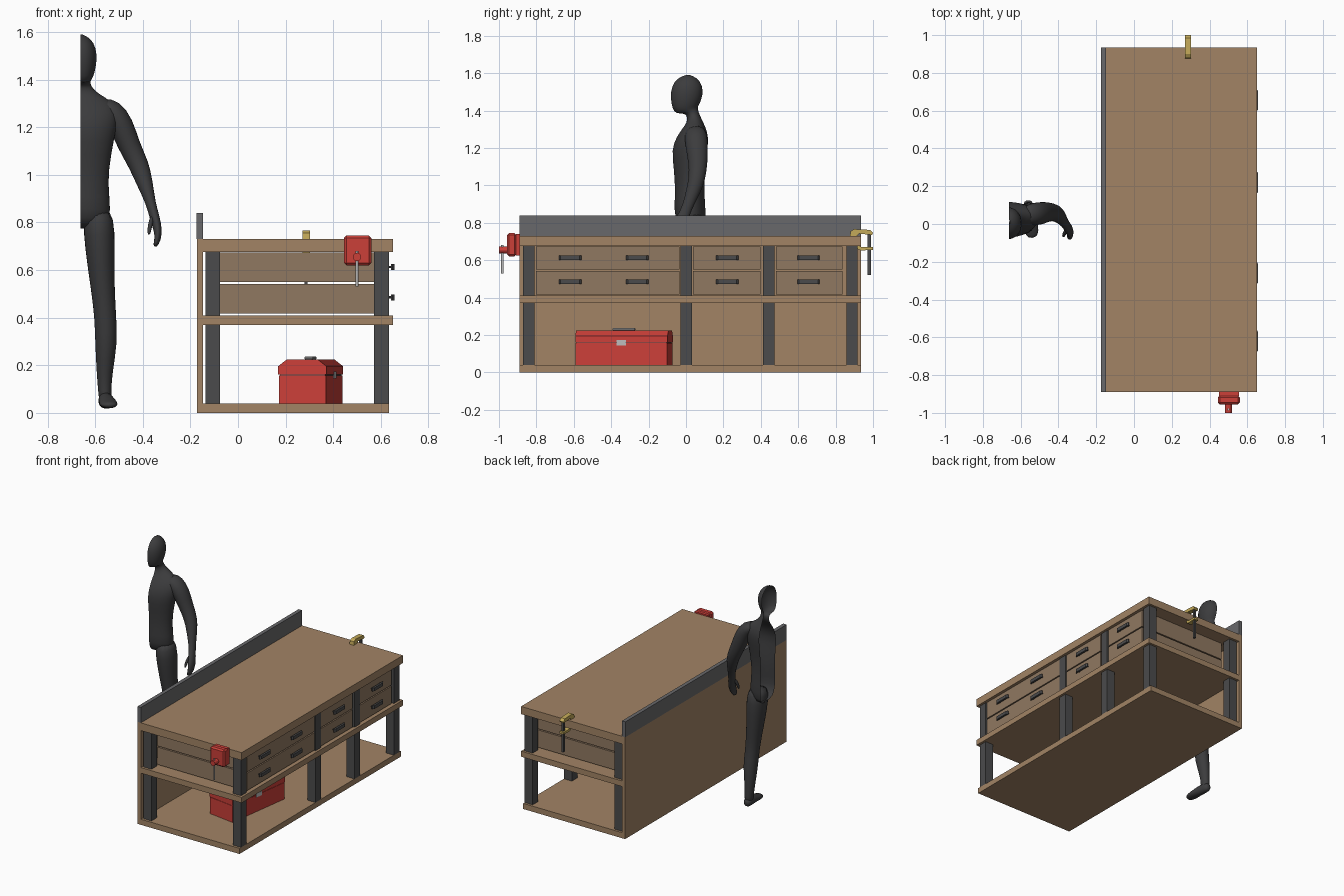
import bpy, bmesh, math
from mathutils import Vector, Matrix

if "Cube" in bpy.data.objects:
    bpy.data.objects.remove(bpy.data.objects["Cube"])


def mat(name, r, g, b):
    m = bpy.data.materials.new(name)
    m.diffuse_color = (r, g, b, 1)
    m.use_nodes = True
    m.node_tree.nodes["Principled BSDF"].inputs["Base Color"].default_value = m.diffuse_color
    return m


WOOD = mat("wood", .36, .23, .13)
DRAWER = mat("drawer_wood", .28, .19, .12)
DARK = mat("dark_steel", .07, .07, .072)
STEEL = mat("steel", .14, .14, .145)
BRIGHT = mat("bright_steel", .5, .5, .5)
RED = mat("red_paint", .6, .05, .04)
YELLOW = mat("yellow_paint", .55, .4, .1)
BODY = mat("figure_grey", .045, .045, .047)


def finish(name, bm, m, bevel=0):
    bmesh.ops.recalc_face_normals(bm, faces=bm.faces)
    me = bpy.data.meshes.new(name)
    bm.to_mesh(me)
    bm.free()
    me.materials.append(m)
    o = bpy.data.objects.new(name, me)
    bpy.context.collection.objects.link(o)
    if bevel:
        b = o.modifiers.new("bevel", 'BEVEL')
        b.width, b.segments = bevel, 1
    return o


def box(name, x, y, z, m, bevel=0):
    bm = bmesh.new()
    bmesh.ops.create_cube(bm, size=1)
    for v in bm.verts:
        v.co = [a[0] + (c + .5) * (a[1] - a[0]) for a, c in zip((x, y, z), v.co)]
    return finish(name, bm, m, bevel)


def prism(name, pts, place, depth, m):
    """Extrude a 2D outline; place(u, v, w) maps to 3D."""
    bm = bmesh.new()
    f = bm.faces.new([bm.verts.new(place(u, v, depth[0])) for u, v in pts])
    r = bmesh.ops.extrude_face_region(bm, geom=[f])
    d = Vector(place(0, 0, depth[1])) - Vector(place(0, 0, depth[0]))
    bmesh.ops.translate(bm, vec=d, verts=[e for e in r["geom"] if isinstance(e, bmesh.types.BMVert)])
    return finish(name, bm, m)


def rod(name, a, b, r, m, n=12):
    a, b = Vector(a), Vector(b)
    bm = bmesh.new()
    rot = (b - a).to_track_quat('Z', 'Y').to_matrix().to_4x4()
    bmesh.ops.create_cone(bm, cap_ends=True, segments=n, radius1=r, radius2=r,
                          depth=(b - a).length, matrix=Matrix.Translation((a + b) / 2) @ rot)
    return finish(name, bm, m)


def loft(name, rings, closed):
    """Skin rings of points; closed rings also get end caps."""
    bm = bmesh.new()
    vs = [[bm.verts.new(p) for p in ring] for ring in rings]
    n = len(vs[0])
    for a, b in zip(vs, vs[1:]):
        for i in range(n if closed else n - 1):
            j = (i + 1) % n
            bm.faces.new((a[i], a[j], b[j], b[i]))
    if closed:
        bm.faces.new(vs[0])
        bm.faces.new(vs[-1])
    for f in bm.faces:
        f.smooth = True
    o = finish(name, bm, BODY)
    o.modifiers.new("smooth", 'SUBSURF').levels = 1
    o.modifiers["smooth"].render_levels = 1
    return o


def limb(name, pts, n=14):
    """Tube through (x, y, z, half width, half depth) stations."""
    rings = []
    for i, (x, y, z, a, b) in enumerate(pts):
        t = Vector(pts[min(i + 1, len(pts) - 1)][:3]) - Vector(pts[max(i - 1, 0)][:3])
        t.normalize()
        u = Vector((1, 0, 0))
        u = (u - t * u.dot(t)).normalized()
        v = t.cross(u)
        rings.append([Vector((x, y, z)) + u * a * math.cos(k) + v * b * math.sin(k)
                      for k in (2 * math.pi * j / n for j in range(n))])
    return loft(name, rings, True)


# bench boards
Y = (-.89, .935)
box("bench_top", (-.172, .652), Y, (.675, .73), WOOD)
box("middle_shelf", (-.147, .652), Y, (.37, .41), WOOD)
box("bottom_board", (-.147, .635), Y, (0, .04), WOOD)
box("back_panel", (-.172, -.147), Y, (0, .675), WOOD)
box("back_upstand", (-.174, -.147), Y, (.73, .84), STEEL)

# legs, in front and back pairs
for i, y in enumerate(((-.872, -.81), (-.03, .033), (.412, .474), (.857, .918))):
    box(f"front_leg_{i}", (.572, .635), y, (.04, .675), DARK)
    box(f"back_leg_{i}", (-.137, -.075), y, (.04, .675), DARK)

# drawers and their pulls
for i, (y0, y1, pulls) in enumerate(((-.802, -.034, (-.62, -.26)),
                                     (.037, .397, (.22,)), (.48, .837, (.655,)))):
    for level, z0, z1, zp in (("lower", .417, .542, .485), ("upper", .55, .674, .613)):
        box(f"{level}_drawer_{i}", (-.075, .631), (y0, y1), (z0, z1), DRAWER)
        for k, yp in enumerate(pulls):
            prism(f"{level}_pull_{i}_{k}",
                  [(.643, yp - .06), (.648, yp - .06), (.657, yp - .05),
                   (.657, yp + .05), (.648, yp + .06), (.643, yp + .06)],
                  lambda u, v, w: (u, v, w), (zp - .012, zp + .012), DARK)
            for s in (-.045, .045):
                rod(f"pull_post_{level}_{i}_{k}", (.63, yp + s, zp), (.645, yp + s, zp), .005, DARK, 8)

# vise on the front end
box("vise_fixed_jaw", (.45, .555), (-.91, -.888), (.625, .74), RED)
box("vise_moving_jaw", (.445, .56), (-.956, -.908), (.62, .745), RED, .01)
rod("vise_screw", (.5, -1, .655), (.5, -.95, .655), .018, RED)
rod("vise_handle", (.5, -.982, .53), (.5, -.982, .68), .006, BRIGHT)

# clamp on the far end
side = lambda u, v, w: (w, u, v)
prism("clamp_upper_arm", [(.877, .73), (.915, .73), (.925, .742), (.995, .735), (1, .745),
                          (.985, .762), (.9, .766), (.88, .755)], side, (.27, .303), YELLOW)
prism("clamp_lower_arm", [(.915, .675), (.93, .675), (.94, .67), (1, .67), (1, .655),
                          (.935, .652), (.915, .66)], side, (.27, .303), YELLOW)
box("clamp_bar", (.28, .293), (.971, .989), (.52, .745), DARK)

# toolbox, turned slightly on the bottom board
W, L = .1, .247
parts = [
    prism("toolbox_body", [(-W, .04), (W, .04), (W, .158), (-W, .158)],
          lambda u, v, w: (u, w, v), (-L, L), RED),
    prism("toolbox_lid", [(-W - .002, .161), (W + .002, .161), (W + .002, .196),
                          (W - .035, .225), (-W + .035, .225), (-W - .002, .196)],
          lambda u, v, w: (u, w, v), (-L - .002, L + .002), RED),
    box("toolbox_seam", (-W + .004, W - .004), (-L + .004, L - .004), (.155, .165), DARK),
    box("toolbox_handle", (-.018, .018), (-.06, .06), (.224, .237), BRIGHT, .004),
    box("toolbox_latch", (W, W + .006), (-.025, .025), (.145, .173), BRIGHT),
]
for o in parts:
    o.location = (.305, -.331, 0)
    o.rotation_euler.z = math.radians(-8.1)

# half figure: open trunk and head cut at x = CUT, as (front y, z, back y, z, half width)
CUT = -.662
trunk = [(.02, .775, .05, .775, .02), (-.04, .785, .10, .775, .11), (-.066, .85, .108, .84, .133),
         (-.056, .96, .095, .97, .114), (-.064, 1.09, .10, 1.09, .131),
         (-.078, 1.19, .115, 1.19, .152), (-.05, 1.26, .12, 1.26, .165),
         (-.018, 1.305, .105, 1.31, .14), (.005, 1.335, .085, 1.35, .07),
         (.008, 1.365, .07, 1.385, .042), (-.005, 1.387, .063, 1.405, .042),
         (-.055, 1.382, .062, 1.42, .048), (-.073, 1.41, .075, 1.44, .06),
         (-.083, 1.47, .09, 1.485, .07), (-.077, 1.53, .088, 1.535, .068),
         (-.045, 1.575, .06, 1.575, .043), (0, 1.59, .02, 1.59, .008)]
rings = []
for yf, zf, yb, zb, w in trunk:
    ring = []
    for j in range(11):
        a = math.pi * j / 10
        s = (1 - math.cos(a)) / 2
        ring.append((CUT + w * math.sin(a), yf + s * (yb - yf), zf + s * (zb - zf)))
    rings.append(ring)
loft("figure_trunk_and_head", rings, False)

limb("figure_leg", [(-.59, .02, .86, .06, .075), (-.583, .025, .76, .069, .085),
                    (-.576, .033, .62, .058, .072), (-.566, .04, .5, .05, .058),
                    (-.557, .045, .4, .047, .05), (-.553, .06, .29, .048, .055),
                    (-.561, .078, .17, .034, .038), (-.56, .085, .09, .028, .032),
                    (-.557, .085, .04, .027, .034)])
limb("figure_foot", [(-.56, .125, .045, .012, .015), (-.56, .112, .048, .028, .03),
                     (-.557, .07, .055, .031, .038), (-.548, .01, .045, .037, .027),
                     (-.542, -.04, .035, .041, .017), (-.538, -.075, .032, .022, .011)])
limb("figure_arm", [(-.585, .05, 1.30, .03, .045), (-.53, .052, 1.275, .052, .062),
                    (-.49, .057, 1.21, .055, .062), (-.457, .065, 1.12, .047, .052),
                    (-.415, .06, 1.04, .044, .046), (-.393, .04, .97, .036, .04),
                    (-.366, .005, .88, .02, .026), (-.35, -.02, .82, .022, .034),
                    (-.336, -.042, .77, .018, .036), (-.336, -.058, .73, .014, .028),
                    (-.35, -.065, .697, .009, .018)])
limb("figure_thumb", [(-.358, -.03, .83, .01, .013), (-.37, -.055, .79, .011, .012),
                      (-.375, -.066, .745, .007, .008)], 8)
